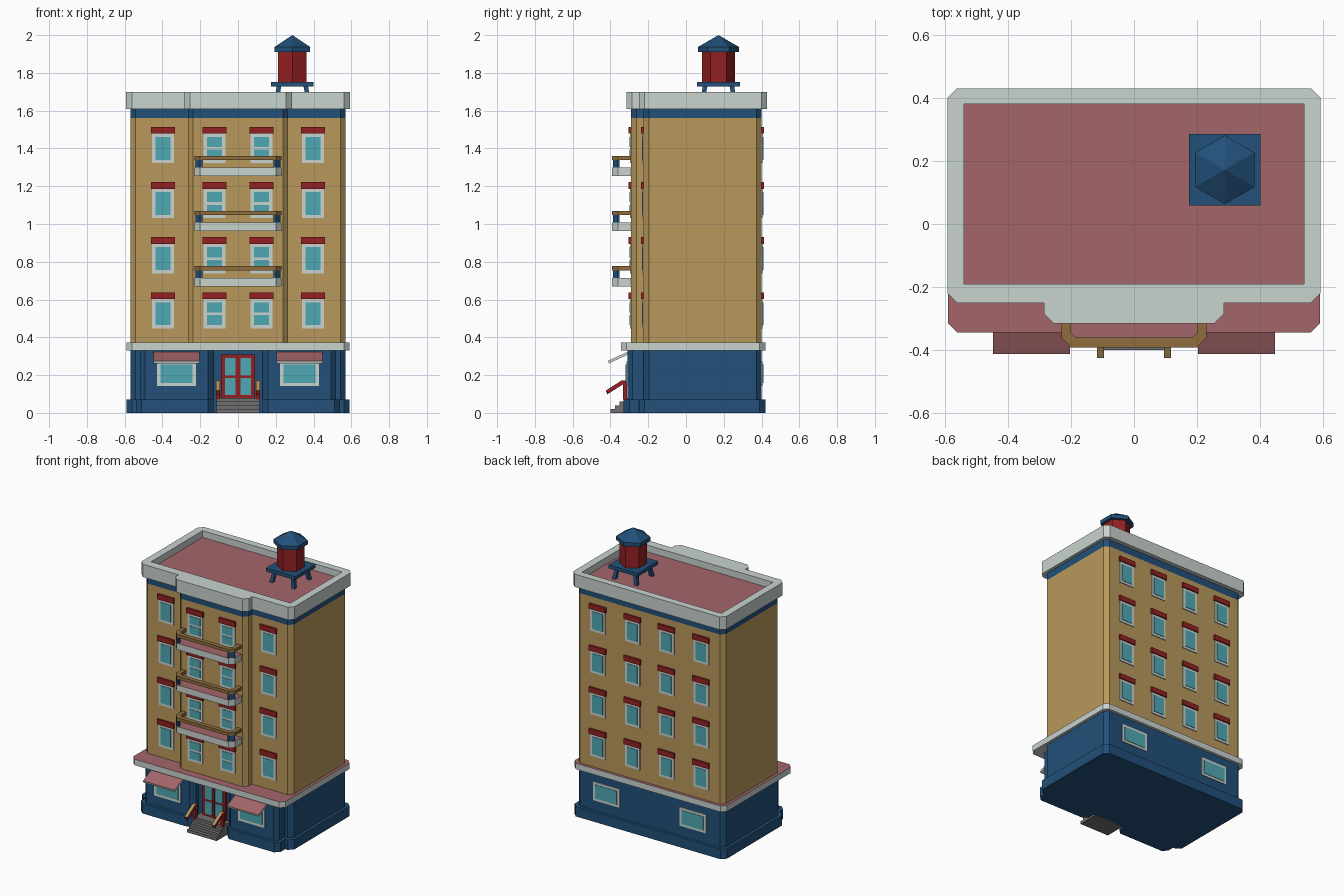
import bpy, bmesh, math
from mathutils import Vector

if "Cube" in bpy.data.objects:
    bpy.data.objects.remove(bpy.data.objects["Cube"])


def mat(name, hexcol):
    m = bpy.data.materials.new(name)
    c = [int(hexcol[i:i + 2], 16) / 255 for i in (0, 2, 4)]
    m.diffuse_color = [v / 12.92 if v <= 0.04045 else ((v + 0.055) / 1.055) ** 2.4 for v in c] + [1]
    m.use_nodes = True
    m.node_tree.nodes["Principled BSDF"].inputs["Base Color"].default_value = m.diffuse_color
    return m


TAN = mat("tan wall", "BA995C")
BLUE = mat("navy blue", "22507A")
WHITE = mat("pale grey", "C8D3CE")
RED = mat("dark red", "942022")
PINK = mat("faded red roof", "A4666A")
TEAL = mat("teal glass", "4FA9B4")
BROWN = mat("brown rail", "8E6D3D")
GREY = mat("grey stone", "707070")


def finish(name, bm, mats):
    bmesh.ops.recalc_face_normals(bm, faces=bm.faces)
    me = bpy.data.meshes.new(name)
    for m in mats:
        me.materials.append(m)
    if len(mats) == 2:          # second material goes on upward faces
        bm.normal_update()
        for f in bm.faces:
            f.material_index = int(f.normal.z > 0.5)
    bm.to_mesh(me)
    bm.free()
    ob = bpy.data.objects.new(name, me)
    bpy.context.collection.objects.link(ob)
    return ob


def extrude(name, pts, vec, *mats):
    bm = bmesh.new()
    lo = [bm.verts.new(p) for p in pts]
    hi = [bm.verts.new(Vector(p) + Vector(vec)) for p in pts]
    bm.faces.new(lo)
    bm.faces.new(hi)
    for i in range(len(pts)):
        j = (i + 1) % len(pts)
        bm.faces.new((lo[i], lo[j], hi[j], hi[i]))
    return finish(name, bm, mats)


def prism(name, plan, z0, z1, *mats):
    return extrude(name, [(x, y, z0) for x, y in plan], (0, 0, z1 - z0), *mats)


def side_prism(name, profile, x0, x1, *mats):
    return extrude(name, [(x0, y, z) for y, z in profile], (x1 - x0, 0, 0), *mats)


def box(name, x0, x1, y0, y1, z0, z1, m):
    return prism(name, [(x0, y0), (x1, y0), (x1, y1), (x0, y1)], z0, z1, m)


def sym(half):
    return half + [(-x, y) for x, y in reversed(half)]


def plan(hx, yb, yf, bx, by, c=0.028, recess=None):
    # chamfered block with a chamfered front bay and optional door recess
    half = [(hx - c, yb), (hx, yb - c), (hx, yf + c), (hx - c, yf),
            (bx, yf), (bx, by + c), (bx - c, by)]
    if recess:
        rx, ry = recess
        half += [(rx + 0.03, by), (rx, by + 0.03), (rx, ry)]
    return sym(half)


# ground floor, plinth and ledge
prism("plinth", plan(0.59, 0.42, -0.25, 0.54, -0.33, 0.03, (0.13, -0.25)), 0, 0.07, BLUE)
prism("ground_floor", plan(0.57, 0.40, -0.225, 0.52, -0.31, 0.028, (0.13, -0.25)), 0.07, 0.33, BLUE)
prism("ledge", sym([(0.56, 0.42), (0.59, 0.39), (0.59, -0.315), (0.56, -0.345)]), 0.33, 0.372, WHITE, PINK)

# upper floors and frieze
upper = plan(0.57, 0.40, -0.225, 0.265, -0.29)
prism("upper_walls", upper, 0.37, 1.56, TAN)
prism("frieze_band", upper, 1.56, 1.615, BLUE)

# cornice with raised parapet ring and flat roof
cornice = plan(0.592, 0.43, -0.25, 0.285, -0.315, 0.03)
prism("cornice", cornice, 1.61, 1.65, WHITE)
bm = bmesh.new()
edges = []
for loop in (cornice, [(-0.54, -0.19), (0.54, -0.19), (0.54, 0.38), (-0.54, 0.38)]):
    vs = [bm.verts.new((x, y, 1.65)) for x, y in loop]
    edges += [bm.edges.new((vs[i - 1], vs[i])) for i in range(len(vs))]
bmesh.ops.triangle_fill(bm, use_beauty=True, edges=edges)
geo = bmesh.ops.extrude_face_region(bm, geom=bm.faces[:], use_keep_orig=True)["geom"]
for v in geo:
    if isinstance(v, bmesh.types.BMVert):
        v.co.z = 1.70
finish("parapet", bm, [WHITE])
box("roof", -0.545, 0.545, -0.195, 0.385, 1.645, 1.653, PINK)


def plate(name, x, z, w, h, y, d, t0, t1, m):
    ys = sorted((y + d * t0, y + d * t1))
    box(name, x - w / 2, x + w / 2, ys[0], ys[1], z - h / 2, z + h / 2, m)


def window(x, z, w, h, y, d, panes=1, lintel=True):
    # z is the bottom of the frame; d is the outward y direction
    plate("window_frame", x, z + h / 2, w, h, y, d, -0.005, 0.006, WHITE)
    gh = (h - 0.034 - 0.014 * (panes - 1)) / panes
    for i in range(panes):
        plate("window_glass", x, z + 0.017 + gh / 2 + i * (gh + 0.014), w - 0.036, gh, y, d, 0, 0.009, TEAL)
    if lintel:
        plate("window_lintel", x, z + h + 0.018, w + 0.012, 0.036, y, d, -0.005, 0.014, RED)


# upper windows, front and back
for row in range(4):
    z = 0.447 + row * 0.292
    for s in (-1, 1):
        window(s * 0.397, z, 0.116, 0.155, -0.225, -1)
        window(s * 0.125, z, 0.116, 0.155, -0.29, -1, 2)
        window(s * 0.40, z, 0.116, 0.155, 0.40, 1)
        window(s * 0.132, z, 0.116, 0.155, 0.40, 1)

# shop windows and awnings
for s in (-1, 1):
    window(s * 0.325, 0.142, 0.205, 0.13, -0.31, -1, 1, False)
    window(s * 0.335, 0.142, 0.205, 0.13, 0.40, 1, 1, False)
    side_prism("awning", [(-0.305, 0.325), (-0.412, 0.276), (-0.408, 0.262), (-0.305, 0.31)],
               s * 0.325 - 0.122, s * 0.325 + 0.122, WHITE, PINK)

# balconies
slab = sym([(0.23, -0.28), (0.23, -0.36), (0.20, -0.392)])
inner = sym([(0.20, -0.28), (0.20, -0.345), (0.185, -0.36)])
for i in range(3):
    z = 0.67 + i * 0.292
    prism("balcony_slab", slab, z, z + 0.045, WHITE, PINK)
    prism("balcony_rail", slab + inner[::-1], z + 0.085, z + 0.107, BROWN)
    for s in (-1, 1):
        post = [(0.225, -0.352), (0.225, -0.362), (0.20, -0.387), (0.188, -0.387), (0.188, -0.365), (0.202, -0.352)]
        prism("balcony_post", [(s * x, y) for x, y in post], z + 0.04, z + 0.09, BLUE)

# double door
box("door", -0.09, 0.09, -0.265, -0.245, 0.08, 0.308, RED)
box("door_centre_strip", -0.006, 0.006, -0.272, -0.26, 0.08, 0.308, RED)
for s in (-1, 1):
    for z, h in ((0.14, 0.09), (0.245, 0.092)):
        plate("door_glass", s * 0.04, z, 0.056, h, -0.265, -1, -0.002, 0.004, TEAL)

# entrance steps
steps = [(-0.24, 0.0)]
for i in range(4):
    y = -0.40 + i * 0.024
    steps += [(y, i * 0.02), (y, i * 0.02 + 0.02)]
side_prism("entrance_steps", steps[0:] + [(-0.24, 0.08)], -0.115, 0.115, GREY)

# stair handrails
for s in (-1, 1):
    side_prism("stair_handrail", [(-0.315, 0.172), (-0.34, 0.172), (-0.425, 0.118), (-0.417, 0.098),
                                  (-0.335, 0.15), (-0.315, 0.15)], s * 0.095, s * 0.117, RED, TAN)
    side_prism("stair_post", [(-0.333, 0.07), (-0.333, 0.16), (-0.312, 0.16), (-0.312, 0.07)],
               s * 0.096, s * 0.116, RED)

# rooftop water tank
cx, cy = 0.288, 0.172


def hexagon(r):
    return [(cx + r * math.sin(k * math.pi / 3), cy + r * math.cos(k * math.pi / 3)) for k in range(6)]


box("tank_platform", cx - 0.113, cx + 0.113, cy - 0.113, cy + 0.113, 1.728, 1.752, BLUE)
for sx in (-1, 1):
    for sy in (-1, 1):
        bx, by = cx + sx * 0.085, cy + sy * 0.085
        foot = [(bx + a, by + b, 1.65) for a, b in ((-.012, -.012), (.012, -.012), (.012, .012), (-.012, .012))]
        extrude("tank_leg", foot, (-sx * 0.015, -sy * 0.015, 0.085), BLUE)
prism("tank_barrel", hexagon(0.087), 1.75, 1.915, RED)
prism("tank_roof_rim", hexagon(0.109), 1.91, 1.937, BLUE)
bm = bmesh.new()
apex = bm.verts.new((cx, cy, 2.0))
ring = [bm.verts.new((x, y, 1.937)) for x, y in hexagon(0.109)]
bm.faces.new(ring)
for i in range(6):
    bm.faces.new((ring[i - 1], ring[i], apex))
finish("tank_roof", bm, [BLUE])
